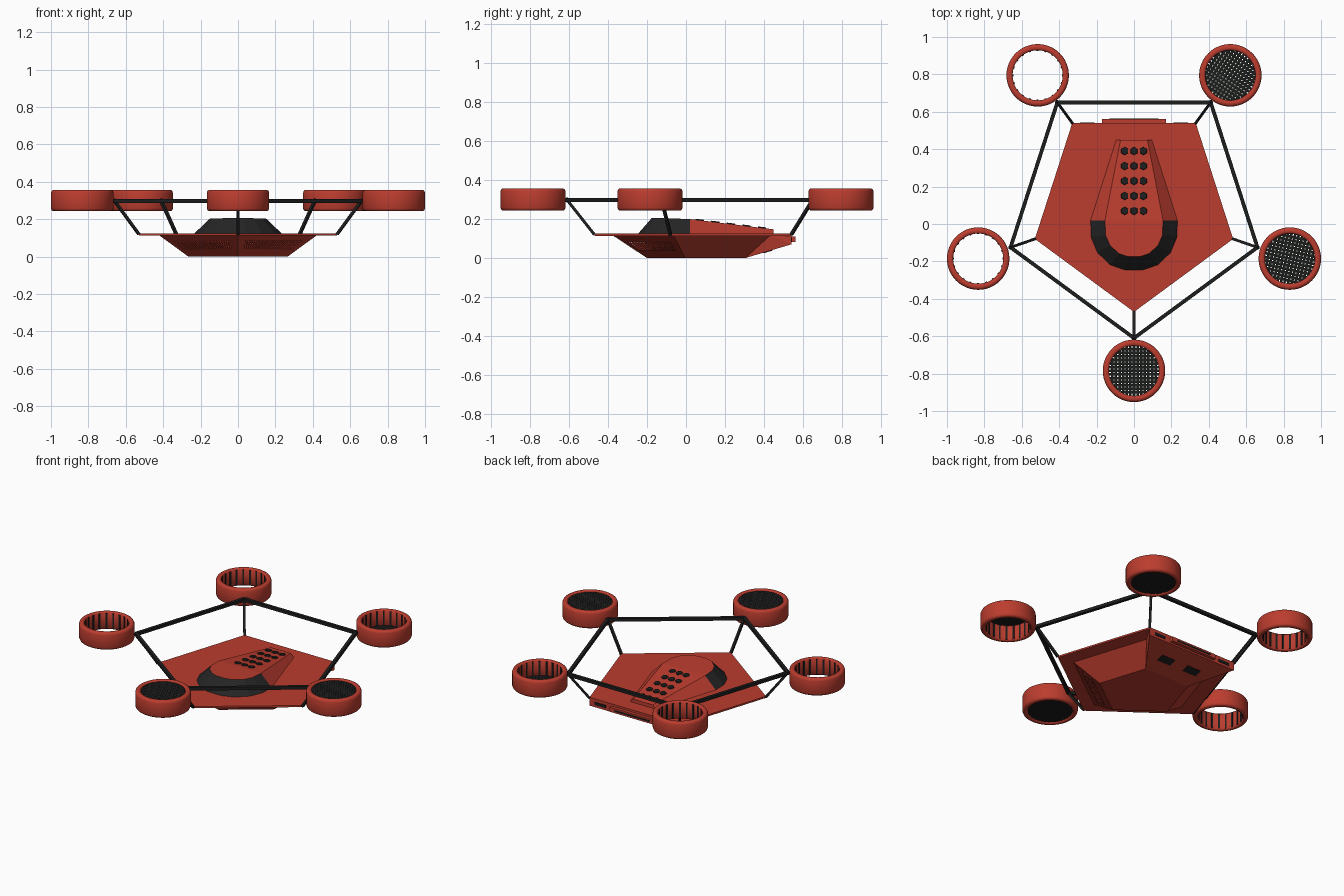
import bpy, bmesh, math
from mathutils import Vector, Matrix

if "Cube" in bpy.data.objects:
    bpy.data.objects.remove(bpy.data.objects["Cube"])


def material(name, rgb):
    m = bpy.data.materials.new(name)
    m.use_nodes = True
    m.diffuse_color = (*rgb, 1)
    bsdf = m.node_tree.nodes["Principled BSDF"]
    bsdf.inputs["Base Color"].default_value = (*rgb, 1)
    bsdf.inputs["Roughness"].default_value = 0.6
    return m


RED = material("painted red", (0.5, 0.046, 0.028))
BLACK = material("frame black", (0.012, 0.013, 0.012))
GLASS = material("dark glass", (0.018, 0.018, 0.019))


def finish(name, bm, *mats, normals=True):
    if normals:
        bmesh.ops.recalc_face_normals(bm, faces=bm.faces)
    me = bpy.data.meshes.new(name)
    bm.to_mesh(me)
    bm.free()
    for m in mats:
        me.materials.append(m)
    ob = bpy.data.objects.new(name, me)
    bpy.context.collection.objects.link(ob)
    return ob


def box(bm, loc, size, tilt=0.0):
    mat = Matrix.Translation(loc) @ Matrix.Rotation(tilt, 4, 'X') @ Matrix.Diagonal((*size, 1))
    bmesh.ops.create_cube(bm, size=1, matrix=mat)


def beam(bm, a, b, w, h):
    a, b = Vector(a), Vector(b)
    d = b - a
    mat = (Matrix.Translation((a + b) / 2) @ d.to_track_quat('Z', 'Y').to_matrix().to_4x4()
           @ Matrix.Diagonal((w, h, d.length, 1)))
    bmesh.ops.create_cube(bm, size=1, matrix=mat)


DECK = [(0, -.47), (.53, -.08), (.33, .54), (-.33, .54), (-.53, -.08)]
FRAME = [(0, -.61), (.66, -.125), (.41, .65), (-.41, .65), (-.66, -.125)]
ROTORS = [(0, -.785), (.833, -.185), (.515, .795), (-.515, .795), (-.833, -.185)]


def outline(scale, shift, z):
    return [Vector((x * scale, y * scale + shift, z)) for x, y in DECK]


# Thin deck plate
bm = bmesh.new()
low = [bm.verts.new(p) for p in outline(1, 0, .114)]
top = [bm.verts.new(p) for p in outline(1, 0, .125)]
bm.faces.new(low)
bm.faces.new(top)
for i in range(5):
    j = (i + 1) % 5
    bm.faces.new((low[i], low[j], top[j], top[i]))
finish("deck_plate", bm, RED)

# Tapered hull, with an opening in each of the two front faces
bm = bmesh.new()
grille = bmesh.new()
upper, floor = outline(.8, 0, .116), outline(.5, .035, 0)
bm.faces.new([bm.verts.new(p) for p in floor])
for i in range(5):
    j = (i + 1) % 5

    def at(u, v):
        return floor[i].lerp(floor[j], u).lerp(upper[i].lerp(upper[j], u), v)

    corners = [(0, 0), (1, 0), (1, 1), (0, 1)]
    outer = [bm.verts.new(at(*c)) for c in corners]
    if i not in (0, 4):
        bm.faces.new(outer)
        continue
    u0, u1, v0, v1 = .1, .9, .36, .72
    inner = [bm.verts.new(at(u0 + (u1 - u0) * u, v0 + (v1 - v0) * v)) for u, v in corners]
    for k in range(4):
        n = (k + 1) % 4
        bm.faces.new((outer[k], outer[n], inner[n], inner[k]))
    for k in range(25):
        u = u0 + (u1 - u0) * k / 24
        beam(grille, at(u, v0), at(u, v1), .008, .004)
    for k in range(6):
        v = v0 + (v1 - v0) * k / 5
        beam(grille, at(u0, v), at(u1, v), .004, .004)
bmesh.ops.remove_doubles(bm, verts=bm.verts, dist=.0005)
finish("hull", bm, RED)
finish("front_grilles", grille, RED)

# Tail wedge behind the hull
bm = bmesh.new()
for s in (1, -1):
    for p in ((.165, .305, 0), (.264, .432, .116), (.33, .54, .07), (.33, .54, .12)):
        bm.verts.new((s * p[0], p[1], p[2]))
bmesh.ops.convex_hull(bm, input=bm.verts)
finish("tail_wedge", bm, RED)

bm = bmesh.new()
box(bm, (0, .55, .096), (.34, .022, .03))
finish("tail_bar", bm, RED)

bm = bmesh.new()
box(bm, (0, .561, .096), (.26, .004, .01))
for s in (1, -1):
    box(bm, (s * .25, .541, .095), (.08, .006, .018))
    box(bm, (s * .1, .42, .034), (.1, .05, .006), math.atan2(.07, .235))
finish("tail_vents", bm, BLACK)

# Canopy: red spine with a wraparound glass front
SPLIT = .02
half_base = [(.1, .45), (.237, SPLIT), (.235, -.07), (.2, -.155), (.13, -.222), (.05, -.25)]
half_top = [(.072, .45), (.155, SPLIT), (.152, -.06), (.128, -.115), (.08, -.158), (.03, -.175)]


def roof(y):
    return .2 - (.123 if y > SPLIT else .03) * (y - SPLIT)


def mirrored(half):
    return half + [(-x, y) for x, y in reversed(half)]


bm = bmesh.new()
base = [bm.verts.new((x, y, .12)) for x, y in mirrored(half_base)]
top = [bm.verts.new((x, y, roof(y))) for x, y in mirrored(half_top)]
count = len(base)
for i in range(count):
    j = (i + 1) % count
    f = bm.faces.new((base[i], base[j], top[j], top[i]))
    f.material_index = int(f.calc_center_median().y < SPLIT)
bm.faces.new(top[1:-1])
bm.faces.new((top[0], top[1], top[-2], top[-1]))
finish("canopy", bm, RED, GLASS)

# Studs in rows on the spine
bm = bmesh.new()
for row in range(5):
    y = .07 + .08 * row
    for x in (-.05, 0, .05):
        mat = Matrix.Translation((x, y, roof(y))) @ Matrix.Rotation(-.123, 4, 'X')
        bmesh.ops.create_cone(bm, cap_ends=True, segments=6, radius1=.024, radius2=.02,
                              depth=.01, matrix=mat)
finish("spine_studs", bm, BLACK)

# Five-sided frame and its struts down to the deck corners
bm = bmesh.new()
for i in range(5):
    a, b = FRAME[i], FRAME[(i + 1) % 5]
    beam(bm, (*a, .298), (*b, .298), .02, .02)
    beam(bm, (*a, .298), (*DECK[i], .12), .015, .015)
    bmesh.ops.create_icosphere(bm, subdivisions=1, radius=.014,
                               matrix=Matrix.Translation((*a, .298)))
finish("rotor_frame", bm, BLACK)

# Rotor rings with dark ribs inside
RING = [(.134, .25), (.14, .243), (.155, .243), (.163, .248), (.167, .258),
        (.167, .342), (.163, .352), (.155, .357), (.14, .357), (.134, .35)]
SEGS = 48


def ring(name, cx, cy):
    bm = bmesh.new()
    loops = []
    for s in range(SEGS):
        a = math.tau * s / SEGS
        loops.append([bm.verts.new((cx + r * math.cos(a), cy + r * math.sin(a), z)) for r, z in RING])
    for s in range(SEGS):
        p, q = loops[s], loops[(s + 1) % SEGS]
        for k in range(len(RING)):
            n = (k + 1) % len(RING)
            bm.faces.new((p[k], q[k], q[n], p[n]))
    ob = finish(name, bm, RED)
    bpy.ops.object.select_all(action='DESELECT')
    ob.select_set(True)
    bpy.context.view_layer.objects.active = ob
    bpy.ops.object.shade_smooth_by_angle(angle=math.radians(50))


def ribs(name, cx, cy):
    bm = bmesh.new()
    for s in range(20):
        mat = (Matrix.Translation((cx, cy, .3)) @ Matrix.Rotation(math.tau * s / 20, 4, 'Z')
               @ Matrix.Translation((.133, 0, 0)) @ Matrix.Diagonal((.005, .011, .1, 1)))
        bmesh.ops.create_cube(bm, size=1, matrix=mat)
    finish(name, bm, BLACK)


def guard(name, cx, cy, z):
    bm = bmesh.new()
    out = Vector((cx, cy, 0)).normalized()
    side = Vector((-out.y, out.x, 0))
    centre, radius, pitch = Vector((cx, cy, z)), .135, .0193
    for d, e in ((out, side), (side, out)):
        for k in range(-6, 7):
            chord = math.sqrt(radius ** 2 - (k * pitch) ** 2)
            mid = centre + e * k * pitch
            beam(bm, mid - d * chord, mid + d * chord, .0135, .005)
    finish(name, bm, BLACK)


names = ["front", "left", "back_left", "back_right", "right"]
for label, (x, y) in zip(names, ROTORS):
    ring(label + "_rotor_ring", x, y)
    ribs(label + "_rotor_ribs", x, y)

# Mesh guards, above or below the ring
for label, level in (("front", "top"), ("front", "bottom"), ("left", "top"), ("back_left", "bottom")):
    x, y = ROTORS[names.index(label)]
    guard(f"{label}_{level}_guard", x, y, .347 if level == "top" else .253)
